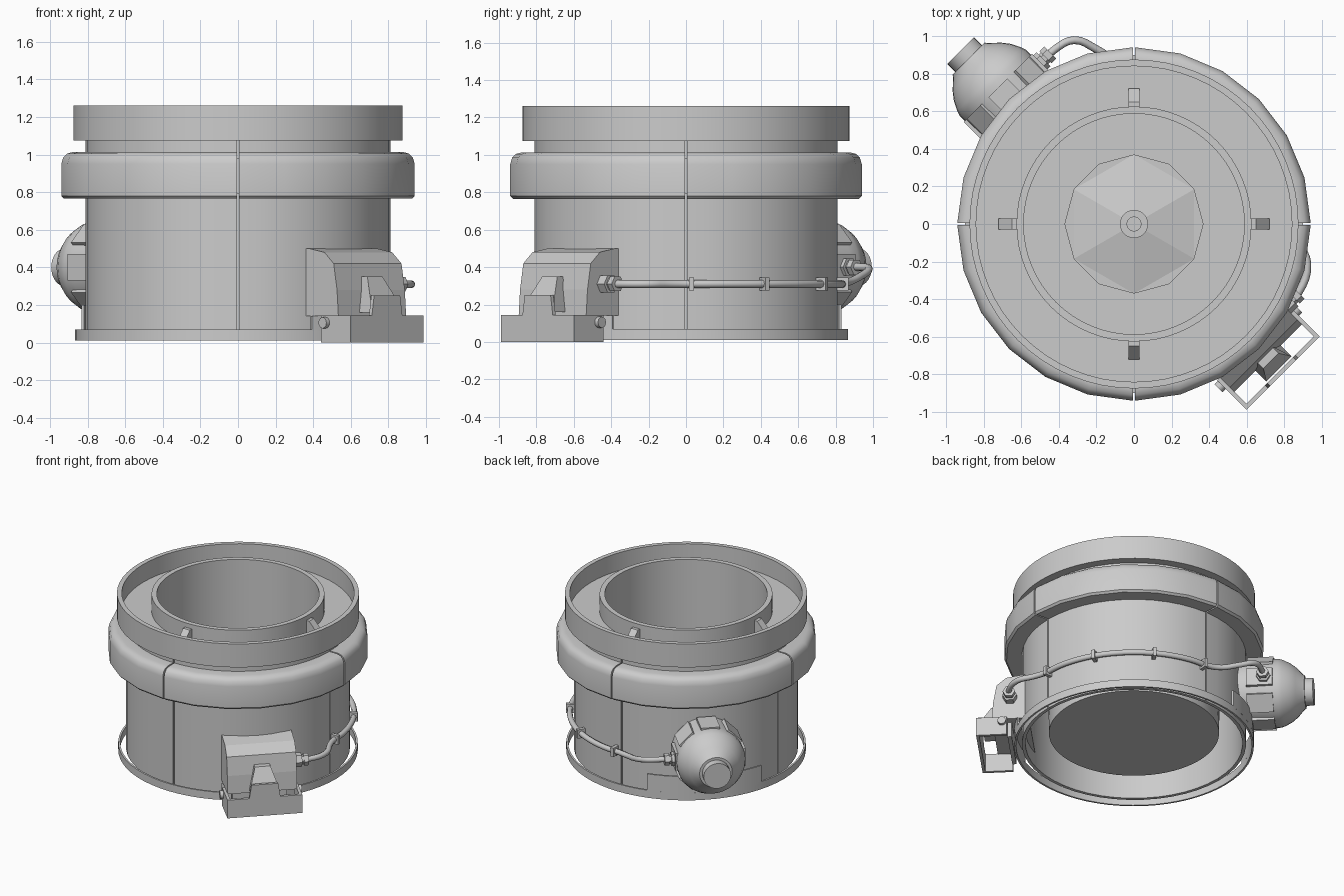
import bpy, bmesh, math
from mathutils import Matrix, Vector

if "Cube" in bpy.data.objects:
    bpy.data.objects.remove(bpy.data.objects["Cube"])

grey = bpy.data.materials.new("plain grey")
grey.diffuse_color = (0.6, 0.6, 0.6, 1)
grey.use_nodes = True
grey.node_tree.nodes["Principled BSDF"].inputs["Base Color"].default_value = grey.diffuse_color
R = math.radians


def finish(name, bm, matrix=None, smooth=35):
    bmesh.ops.remove_doubles(bm, verts=bm.verts, dist=1e-5)
    if matrix:
        bmesh.ops.transform(bm, matrix=matrix, verts=bm.verts)
    bmesh.ops.recalc_face_normals(bm, faces=bm.faces)
    me = bpy.data.meshes.new(name)
    bm.to_mesh(me)
    bm.free()
    me.materials.append(grey)
    if smooth:
        me.shade_smooth()
        me.set_sharp_from_angle(angle=R(smooth))
    ob = bpy.data.objects.new(name, me)
    bpy.context.collection.objects.link(ob)
    return ob


def lathe(name, profile, segs=48, a0=0, a1=360, closed=True, matrix=None, smooth=35):
    """Turn an (r, z) profile about z; a part turn gets end caps."""
    bm = bmesh.new()
    full = a1 - a0 >= 360
    rings = []
    for i in range(segs + (0 if full else 1)):
        a = R(a0 + (a1 - a0) * i / segs)
        rings.append([bm.verts.new((r * math.cos(a), r * math.sin(a), z)) for r, z in profile])
    n = len(profile)
    for i in range(segs):
        p, q = rings[i], rings[(i + 1) % len(rings)]
        for j in range(n if closed else n - 1):
            k = (j + 1) % n
            if profile[j][0] == 0 and profile[k][0] == 0:
                continue
            if profile[j][0] == 0:
                bm.faces.new((p[j], p[k], q[k]))
            elif profile[k][0] == 0:
                bm.faces.new((p[j], p[k], q[j]))
            else:
                bm.faces.new((p[j], p[k], q[k], q[j]))
    if not full:
        bm.faces.new(rings[0])
        bm.faces.new(rings[-1])
    return finish(name, bm, matrix, smooth)


def prism(name, pts, lat0, lat1, angle, taper_above=9, taper=1):
    """Extrude a (distance, z) outline sideways, then turn it about z."""
    bm = bmesh.new()
    sides = [[bm.verts.new((d, y * (taper if z > taper_above else 1), z)) for d, z in pts]
             for y in (lat0, lat1)]
    n = len(pts)
    for j in range(n):
        k = (j + 1) % n
        bm.faces.new((sides[0][j], sides[0][k], sides[1][k], sides[1][j]))
    for s in sides:
        bm.faces.new(s)
    return finish(name, bm, Matrix.Rotation(R(angle), 4, 'Z'), 0)


def rect(d0, d1, z0, z1):
    return [(d0, z0), (d1, z0), (d1, z1), (d0, z1)]


def aim(pos, direction):
    rot = Vector(direction).to_track_quat('Z', 'Y').to_matrix().to_4x4()
    return Matrix.Translation(pos) @ rot


def polar(d, lat, angle, z):
    a = R(angle)
    return Vector((d * math.cos(a) - lat * math.sin(a), d * math.sin(a) + lat * math.cos(a), z))


# drum panels and padded collar, in four quarters with narrow seams over a backing
collar = [(0.80, 0.77), (0.925, 0.765), (0.94, 0.78), (0.94, 0.95), (0.93, 0.985),
          (0.91, 1.005), (0.88, 1.013), (0.80, 1.013)]
for i in range(4):
    a = 90 * i
    lathe("drum_panel", rect(0.795, 0.81, 0.03, 1.09), 12, a + 0.35, a + 89.65)
    lathe("collar_quarter", collar, 6, a + 0.35, a + 89.65, smooth=40)
lathe("drum_backing", rect(0.785, 0.797, 0.03, 1.09), 48)
lathe("collar_backing", rect(0.80, 0.90, 0.79, 0.98), 24)

# top rim with recessed ledge
lathe("top_rim", [(0.60, 1.12), (0.84, 1.12), (0.84, 1.262), (0.875, 1.262),
                  (0.875, 1.075), (0.60, 1.075)], 64)

# inner tube, closed at the bottom
lathe("inner_tube", [(0, 0.12), (0.615, 0.12), (0.625, 1.0), (0.625, 1.255), (0.587, 1.255),
                     (0.587, 0.14), (0, 0.14)], 64, closed=False)
for i in range(4):
    prism("tube_gusset", [(0.61, 1.11), (0.72, 1.11), (0.72, 1.14), (0.65, 1.22), (0.61, 1.22)],
          -0.03, 0.03, 90 * i)

# shallow six-sided cone and nozzle inside the tube
lathe("cone_base", [(0, 0.13), (0.37, 0.13), (0.37, 0.30), (0, 0.30)], 12, closed=False)
lathe("cone", [(0.37, 0.302), (0.04, 0.37), (0, 0.37)], 6, closed=False, smooth=0,
      matrix=Matrix.Rotation(R(30), 4, 'Z'))
lathe("nozzle", [(0.075, 0.34), (0.075, 0.42), (0.037, 0.42), (0.037, 0.34)], 24)

# thin base hoop with raised guards behind the motor and the box
lathe("base_hoop", rect(0.852, 0.866, 0.01, 0.07), 64)
lathe("motor_guard", rect(0.852, 0.866, 0.06, 0.20), 14, 106, 164)
lathe("box_guard", rect(0.852, 0.866, 0.06, 0.14), 8, -63, -27)

# motor
motor = aim((0, 0, 0.40), (-1, 1, 0))
lathe("motor", [(0, 0.77), (0.24, 0.77), (0.25, 1.0), (0.25, 1.06), (0.24, 1.09),
                (0.215, 1.14), (0.18, 1.185), (0.13, 1.23), (0.12, 1.245),
                (0.10, 1.245), (0.10, 1.305), (0, 1.305)], 32, closed=False, matrix=motor)
for i in range(8):
    bm = bmesh.new()
    bmesh.ops.create_cube(bm, size=1, matrix=Matrix.Rotation(R(45 * i), 4, 'Z')
                          @ Matrix.Translation((0.22, 0, 0.93)) @ Matrix.Diagonal((0.075, 0.14, 0.19, 1)))
    finish("motor_panel", bm, motor, 0)

# control box with sloping front, latch wedge and back plate
A = -45
prism("control_box", [(0.74, 0.14), (1.01, 0.14), (1.0, 0.28), (0.975, 0.42),
                      (0.905, 0.48), (0.79, 0.50), (0.74, 0.50)], -0.255, 0.255, A)
prism("box_back_plate", rect(0.87, 0.90, 0.02, 0.15), -0.20, 0.20, A)
prism("latch_wedge", [(0.97, 0.16), (1.09, 0.16), (1.09, 0.24), (1.03, 0.35), (0.97, 0.35)],
      -0.095, 0.095, A, 0.3, 0.6)

# open tray round the box, with a front tab and a bolt on each side
prism("tray_front", rect(1.10, 1.122, 0, 0.145), -0.275, 0.275, A)
prism("tray_tab", rect(1.10, 1.122, 0.14, 0.25), -0.115, 0.115, A, 0.2, 0.85)
for s in (-1, 1):
    lo, hi = sorted((s * 0.253, s * 0.275))
    prism("tray_side", rect(0.90, 1.12, 0, 0.145), lo, hi, A)
    side = polar(0, s, A, 0)
    lathe("tray_bolt", [(0, 0), (0.03, 0), (0.03, 0.03), (0, 0.03)], 12, closed=False,
          matrix=aim(polar(0.935, s * 0.27, A, 0.105), side))

# cable round the right side, from box to motor
path = [polar(0.877, 0.25, A, 0.31), polar(0.877, 0.36, A, 0.31), Vector((0.922, -0.21, 0.31)),
        Vector((0.87, -0.09, 0.31))]
path += [polar(0.84, 0, a, 0.31) for a in range(0, 91, 10)]
path += [Vector(p) for p in ((-0.10, 0.87, 0.32), (-0.20, 0.93, 0.35), (-0.32, 0.978, 0.39),
                             (-0.42, 0.93, 0.40), (-0.52, 0.83, 0.40))]
cu = bpy.data.curves.new("cable", 'CURVE')
cu.dimensions = '3D'
cu.bevel_depth = 0.021
cu.bevel_resolution = 2
cu.resolution_u = 4
cu.use_fill_caps = True
sp = cu.splines.new('BEZIER')
sp.bezier_points.add(len(path) - 1)
for bp, p in zip(sp.bezier_points, path):
    bp.co = p
    bp.handle_left_type = bp.handle_right_type = 'AUTO'
cu.materials.append(grey)
bpy.context.collection.objects.link(bpy.data.objects.new("cable", cu))

# cable clips
for a in (2, 30, 60, 87):
    prism("cable_clip", rect(0.80, 0.87, 0.275, 0.345), -0.013, 0.013, a)

# hexagonal cable glands at both ends
for pos, direction in ((polar(0.877, 0.25, A, 0.31), (1, 1, 0)),
                       (polar(0.96, -0.22, 135, 0.40), (1, 1, 0))):
    lathe("cable_gland", [(0, 0), (0.052, 0), (0.052, 0.06), (0.035, 0.06), (0.035, 0.075),
                          (0.045, 0.075), (0.045, 0.11), (0, 0.11)], 6, closed=False,
          matrix=aim(pos, direction), smooth=0)
